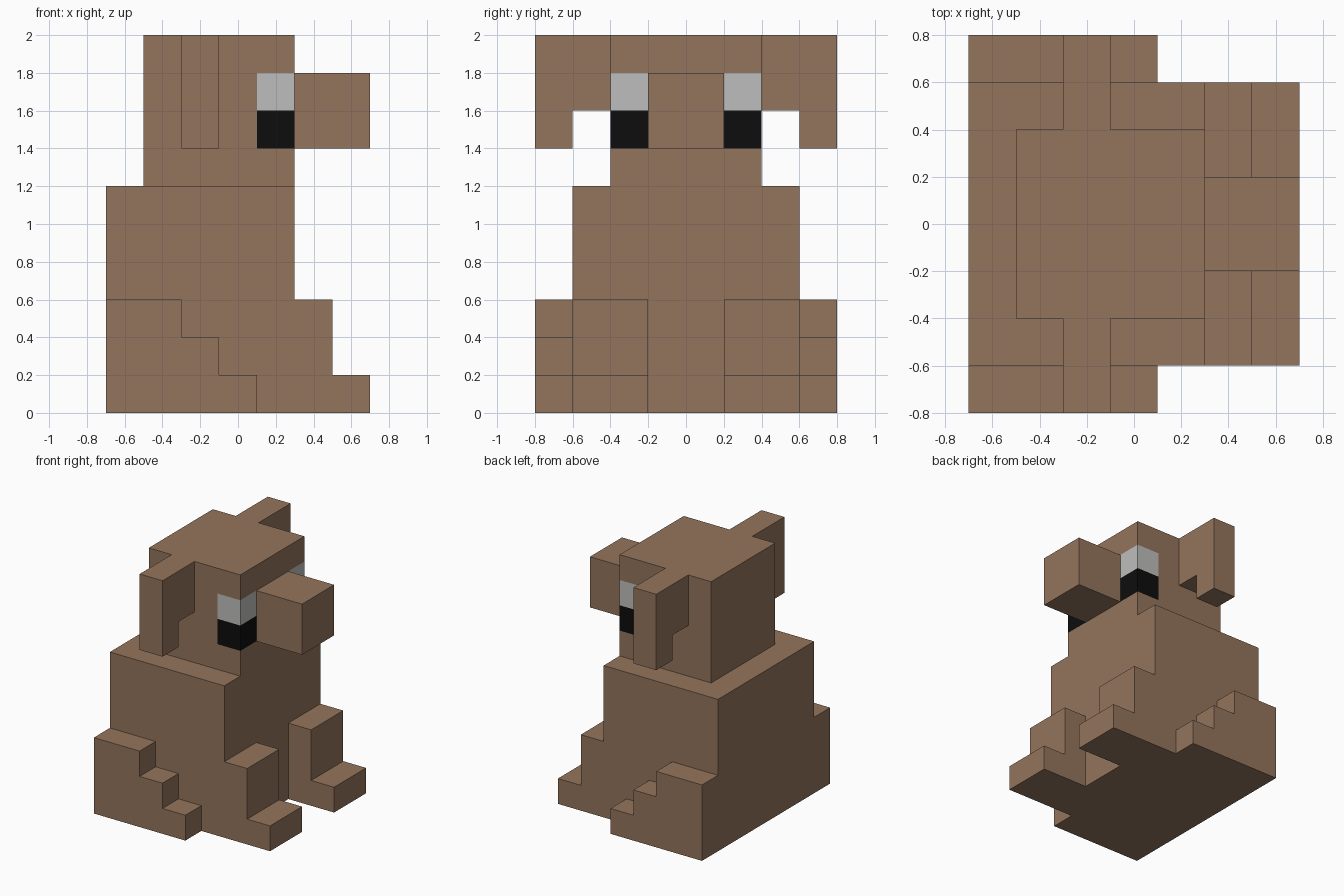
import bpy
import bmesh
from mathutils import Vector

if "Cube" in bpy.data.objects:
    bpy.data.objects.remove(bpy.data.objects["Cube"], do_unlink=True)


def make_material(name, rgb):
    mat = bpy.data.materials.new(name)
    mat.use_nodes = True
    mat.diffuse_color = (*rgb, 1)
    bsdf = mat.node_tree.nodes["Principled BSDF"]
    bsdf.inputs["Base Color"].default_value = (*rgb, 1)
    bsdf.inputs["Roughness"].default_value = 0.9
    return mat


BROWN = make_material("brown fur", (0.296, 0.178, 0.109))
WHITE = make_material("eye white", (0.515, 0.515, 0.508))
BLACK = make_material("eye black", (0.004, 0.004, 0.004))


def add_object(name, bm, materials=(BROWN,), mirror=False):
    bmesh.ops.recalc_face_normals(bm, faces=bm.faces)
    mesh = bpy.data.meshes.new(name)
    bm.to_mesh(mesh)
    bm.free()
    for mat in materials:
        mesh.materials.append(mat)
    obj = bpy.data.objects.new(name, mesh)
    bpy.context.collection.objects.link(obj)
    if mirror:
        mod = obj.modifiers.new("Mirror", "MIRROR")
        mod.use_axis = (False, True, False)
        mod.use_mirror_merge = False
    return obj


def box_mesh(lo, hi):
    lo, hi = Vector(lo), Vector(hi)
    bm = bmesh.new()
    bmesh.ops.create_cube(bm, size=1)
    bmesh.ops.scale(bm, vec=hi - lo, verts=bm.verts)
    bmesh.ops.translate(bm, vec=(lo + hi) / 2, verts=bm.verts)
    return bm


def extruded(points, depth):
    """Close a 3D outline and extrude it along the depth vector."""
    bm = bmesh.new()
    face = bm.faces.new([bm.verts.new(p) for p in points])
    result = bmesh.ops.extrude_face_region(bm, geom=[face], use_keep_orig=True)
    moved = [g for g in result["geom"] if isinstance(g, bmesh.types.BMVert)]
    bmesh.ops.translate(bm, vec=depth, verts=moved)
    return bm


# Body and snout blocks
add_object("body", box_mesh((-0.7, -0.6, 0), (0.3, 0.6, 1.2)))
add_object("snout", box_mesh((0.3, -0.2, 1.4), (0.7, 0.2, 1.8)))

# Head, cut so the eyes wrap around its two front corners
head = box_mesh((-0.5, -0.4, 1.2), (0.3, 0.4, 2.0))
cuts = [((0, 0, z), (0, 0, 1)) for z in (1.4, 1.6, 1.8)]
cuts += [((0.1, 0, 0), (1, 0, 0)), ((0, 0.2, 0), (0, 1, 0)), ((0, -0.2, 0), (0, 1, 0))]
for point, normal in cuts:
    geom = head.verts[:] + head.edges[:] + head.faces[:]
    bmesh.ops.bisect_plane(head, geom=geom, plane_co=point, plane_no=normal)
for face in head.faces:
    c = face.calc_center_median()
    if c.x > 0.1 and abs(c.y) > 0.2 and 1.4 < c.z < 1.8:
        face.material_index = 1 if c.z > 1.6 else 2
add_object("head", head, (BROWN, WHITE, BLACK))

# Drooping ears
ear = [(0.4, 2.0), (0.8, 2.0), (0.8, 1.4), (0.6, 1.4), (0.6, 1.6), (0.4, 1.6)]
add_object("ears", extruded([(-0.3, y, z) for y, z in ear], (0.2, 0, 0)), mirror=True)

# Front legs with stepped paws
leg = [(0.3, 0), (0.7, 0), (0.7, 0.2), (0.5, 0.2), (0.5, 0.6), (0.3, 0.6)]
add_object("front_legs", extruded([(x, 0.2, z) for x, z in leg], (0, 0.4, 0)), mirror=True)

# Hind legs descending in steps towards the paws
haunch = [(-0.7, 0), (0.1, 0), (0.1, 0.2), (-0.1, 0.2), (-0.1, 0.4),
          (-0.3, 0.4), (-0.3, 0.6), (-0.7, 0.6)]
add_object("hind_legs", extruded([(x, 0.6, z) for x, z in haunch], (0, 0.2, 0)), mirror=True)
